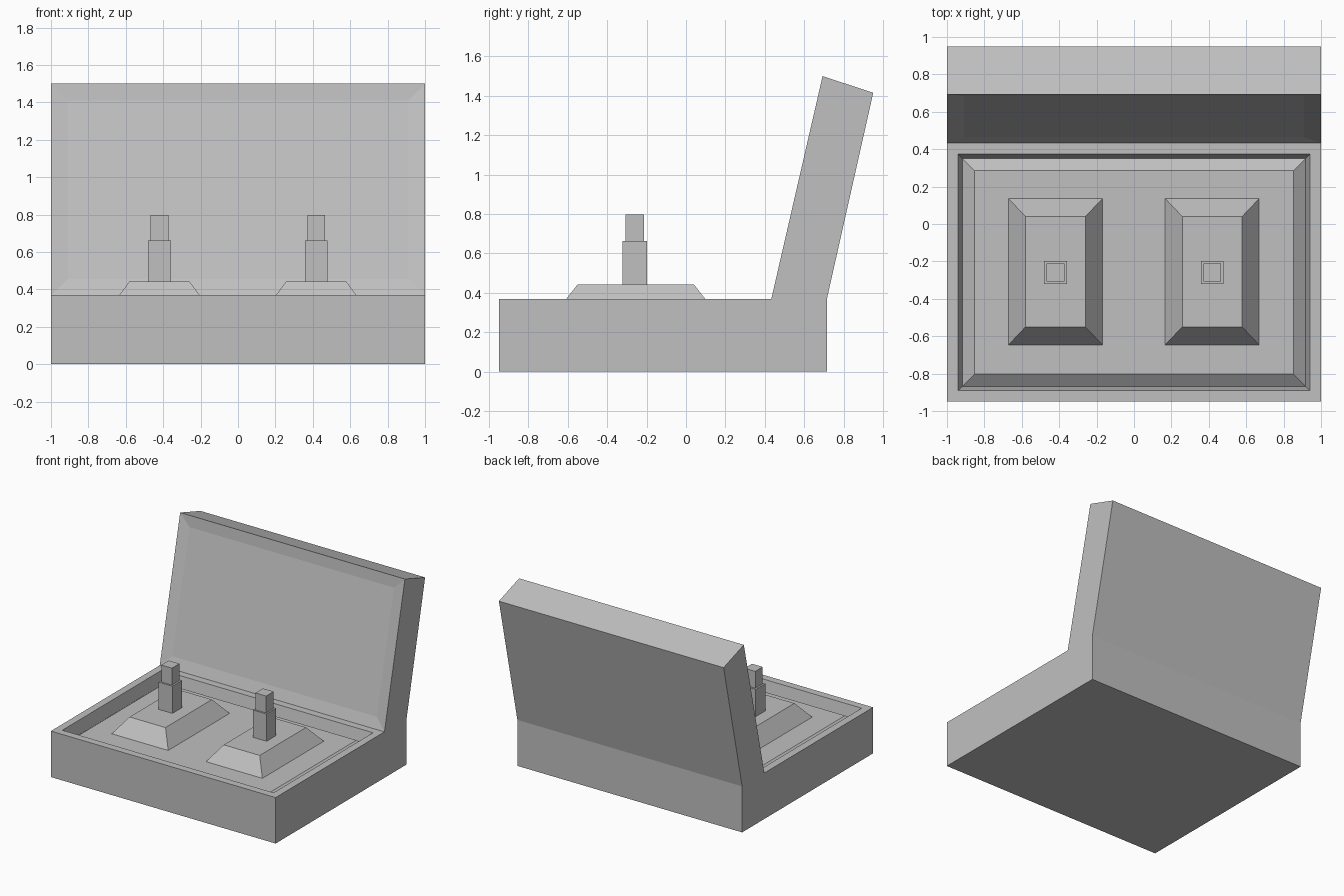
import bpy
import bmesh
from mathutils import Vector

cube = bpy.data.objects.get("Cube")
if cube:
    bpy.data.objects.remove(cube, do_unlink=True)

grey = bpy.data.materials.new("plain grey")
grey.use_nodes = True
colour = (0.53, 0.53, 0.53, 1)
grey.diffuse_color = colour
grey.node_tree.nodes["Principled BSDF"].inputs["Base Color"].default_value = colour


def finish(name, bm):
    bmesh.ops.recalc_face_normals(bm, faces=bm.faces)
    mesh = bpy.data.meshes.new(name)
    bm.to_mesh(mesh)
    bm.free()
    mesh.materials.append(grey)
    obj = bpy.data.objects.new(name, mesh)
    bpy.context.collection.objects.link(obj)
    return obj


def ring_inset(bm, face, steps):
    """Inset one face repeatedly; each step is (width, rise)."""
    for width, rise in steps:
        normal = face.normal.copy()
        bmesh.ops.inset_region(bm, faces=[face], thickness=width, use_even_offset=True)
        bmesh.ops.translate(bm, verts=face.verts, vec=normal * rise)
        face.normal_update()


def block(name, x, y, z, bottom, top):
    """Box or frustum; bottom and top are (width, depth), z is (low, high)."""
    bm = bmesh.new()
    bmesh.ops.create_cube(bm, size=1)
    for v in bm.verts:
        size = top if v.co.z > 0 else bottom
        v.co = Vector((x + v.co.x * size[0], y + v.co.y * size[1],
                       z[1] if v.co.z > 0 else z[0]))
    return finish(name, bm)


# Case: tray and leaning lid as one extruded side profile
profile = [(-0.95, 0), (0.715, 0), (0.715, 0.37), (0.95, 1.415),
           (0.693, 1.5), (0.433, 0.37), (-0.95, 0.37)]
bm = bmesh.new()
side = bm.faces.new([bm.verts.new((-1, y, z)) for y, z in profile])
ext = bmesh.ops.extrude_face_region(bm, geom=[side])
bmesh.ops.translate(bm, verts=[g for g in ext["geom"] if isinstance(g, bmesh.types.BMVert)],
                    vec=(2, 0, 0))
bmesh.ops.recalc_face_normals(bm, faces=bm.faces)
bm.normal_update()
tray_top = next(f for f in bm.faces if f.normal.z > 0.99)
lid_inside = next(f for f in bm.faces
                  if f.normal.y < -0.9 and f.calc_center_median().z > 0.5)
# Sunken gutter around a raised floor, and a shallow dish in the lid
ring_inset(bm, tray_top, [(0.06, 0), (0.022, -0.1), (0.065, 0.05)])
ring_inset(bm, lid_inside, [(0.09, -0.012)])
finish("case", bm)

# Two sloped pads, each with a stepped post
for label, x in (("right", -0.42), ("left", 0.418)):
    block(label + "_pad", x, -0.255, (0.315, 0.443), (0.51, 0.79), (0.32, 0.59))
    block(label + "_post_lower", x, -0.26, (0.43, 0.662), (0.122, 0.122), (0.122, 0.122))
    block(label + "_post_upper", x, -0.26, (0.65, 0.798), (0.095, 0.095), (0.095, 0.095))
